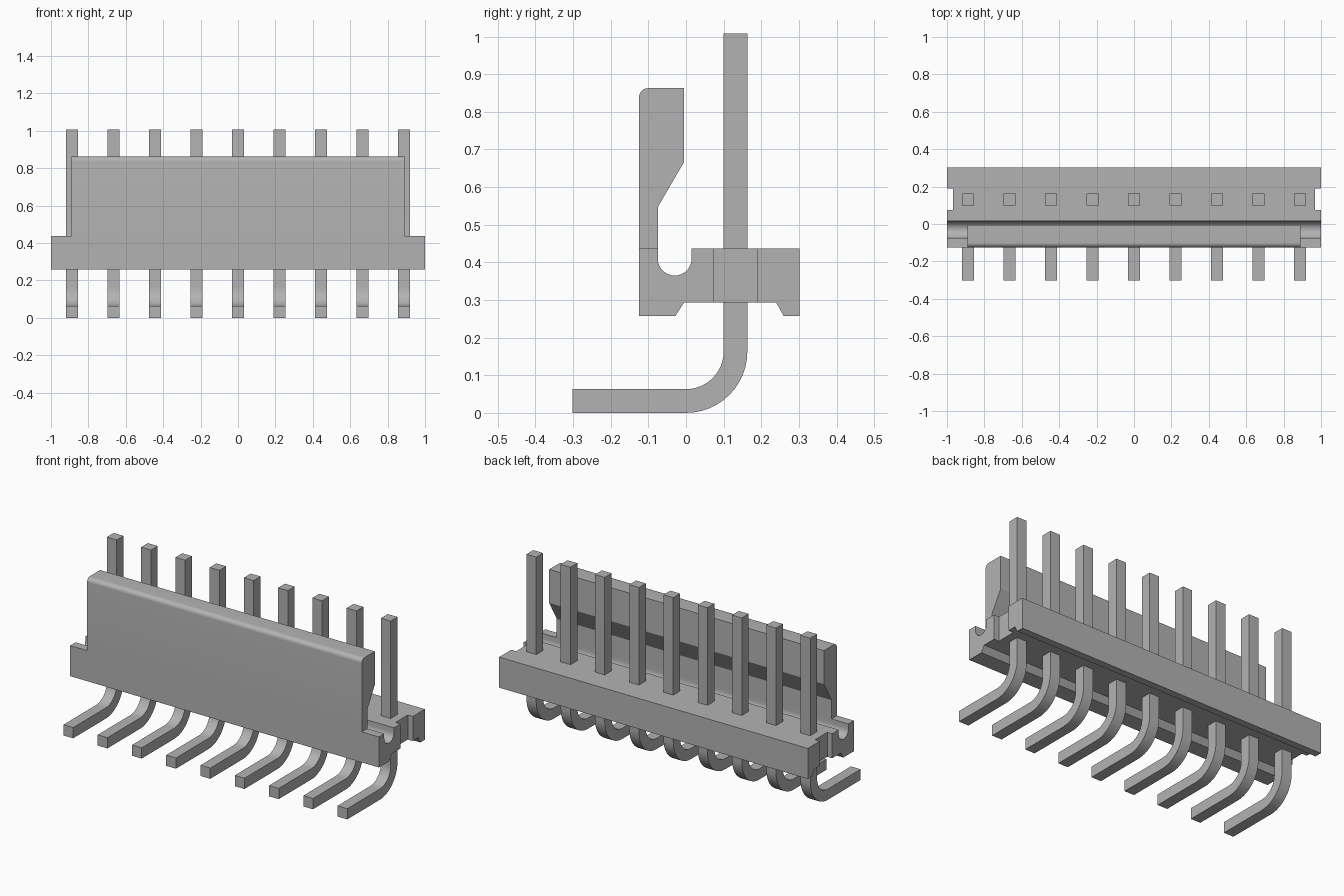
import bpy
import bmesh
from math import cos, sin, pi, radians

cube = bpy.data.objects.get("Cube")
if cube:
    bpy.data.objects.remove(cube, do_unlink=True)

grey = bpy.data.materials.new("plain grey")
grey.use_nodes = True
grey.diffuse_color = (0.45, 0.45, 0.45, 1)
grey.node_tree.nodes["Principled BSDF"].inputs["Base Color"].default_value = grey.diffuse_color


def arc(cy, cz, r, start, end, steps=12):
    """Points along an arc in the y-z plane, angles in degrees."""
    angles = [radians(start + (end - start) * i / steps) for i in range(steps + 1)]
    return [(cy + r * cos(a), cz + r * sin(a)) for a in angles]


def extrude_x(name, profile, x0, x1):
    """Solid made by sweeping a y-z profile from x0 to x1."""
    bm = bmesh.new()
    face = bm.faces.new([bm.verts.new((x0, y, z)) for y, z in profile])
    swept = bmesh.ops.extrude_face_region(bm, geom=[face])["geom"]
    moved = [v for v in swept if isinstance(v, bmesh.types.BMVert)]
    bmesh.ops.translate(bm, verts=moved, vec=(x1 - x0, 0, 0))
    bmesh.ops.recalc_face_normals(bm, faces=bm.faces)
    mesh = bpy.data.meshes.new(name)
    bm.to_mesh(mesh)
    bm.free()
    mesh.materials.append(grey)
    obj = bpy.data.objects.new(name, mesh)
    bpy.context.collection.objects.link(obj)
    return obj


def activate(obj):
    bpy.ops.object.select_all(action="DESELECT")
    obj.select_set(True)
    bpy.context.view_layer.objects.active = obj


def smooth(obj):
    activate(obj)
    bpy.ops.object.shade_smooth_by_angle(angle=radians(25))


def cut_box(obj, x0, x1, y0, y1, z0, z1):
    box = extrude_x("cutter", [(y0, z0), (y1, z0), (y1, z1), (y0, z1)], x0, x1)
    box.hide_render = True
    mod = obj.modifiers.new("cut", "BOOLEAN")
    mod.operation = "DIFFERENCE"
    mod.solver = "EXACT"
    mod.object = box
    activate(obj)
    bpy.ops.object.modifier_apply(modifier=mod.name)
    bpy.data.objects.remove(box, do_unlink=True)


# Housing: footed base, round groove and hooked locking wall in one profile
FRONT, BACK, DECK, BOTTOM = -0.125, 0.301, 0.437, 0.258
housing_profile = (
    [(FRONT, BOTTOM), (-0.028, BOTTOM), (-0.005, 0.293), (0.24, 0.293),
     (0.259, BOTTOM), (BACK, BOTTOM), (BACK, DECK), (0.015, DECK)]
    + arc(-0.03, 0.41, 0.045, 0, -180, 16)
    + [(-0.075, 0.547), (-0.005, 0.667), (-0.005, 0.863)]
    + arc(FRONT + 0.025, 0.838, 0.025, 90, 180, 8)
)
housing = extrude_x("housing", housing_profile, -1, 1)

# Shorten the wall and notch the base at both ends
for side in (-1, 1):
    cut_box(housing, side * 0.89, side * 1.1, -0.2, 0.005, DECK, 1)
    cut_box(housing, side * 0.968, side * 1.1, 0.075, 0.189, 0.2, 0.6)
smooth(housing)

# Row of square pins, bent forward below the base
PIN, BEND, TOP = 0.063, 0.1, 1.008
pin_profile = (
    [(-0.302, 0)]
    + arc(0, BEND + PIN, BEND + PIN, -90, 0)
    + [(BEND + PIN, TOP), (BEND, TOP)]
    + arc(0, BEND + PIN, BEND, 0, -90)
    + [(-0.302, PIN)]
)
for i in range(9):
    x = (i - 4) * 0.222
    smooth(extrude_x(f"pin_{i + 1}", pin_profile, x - PIN / 2, x + PIN / 2))
